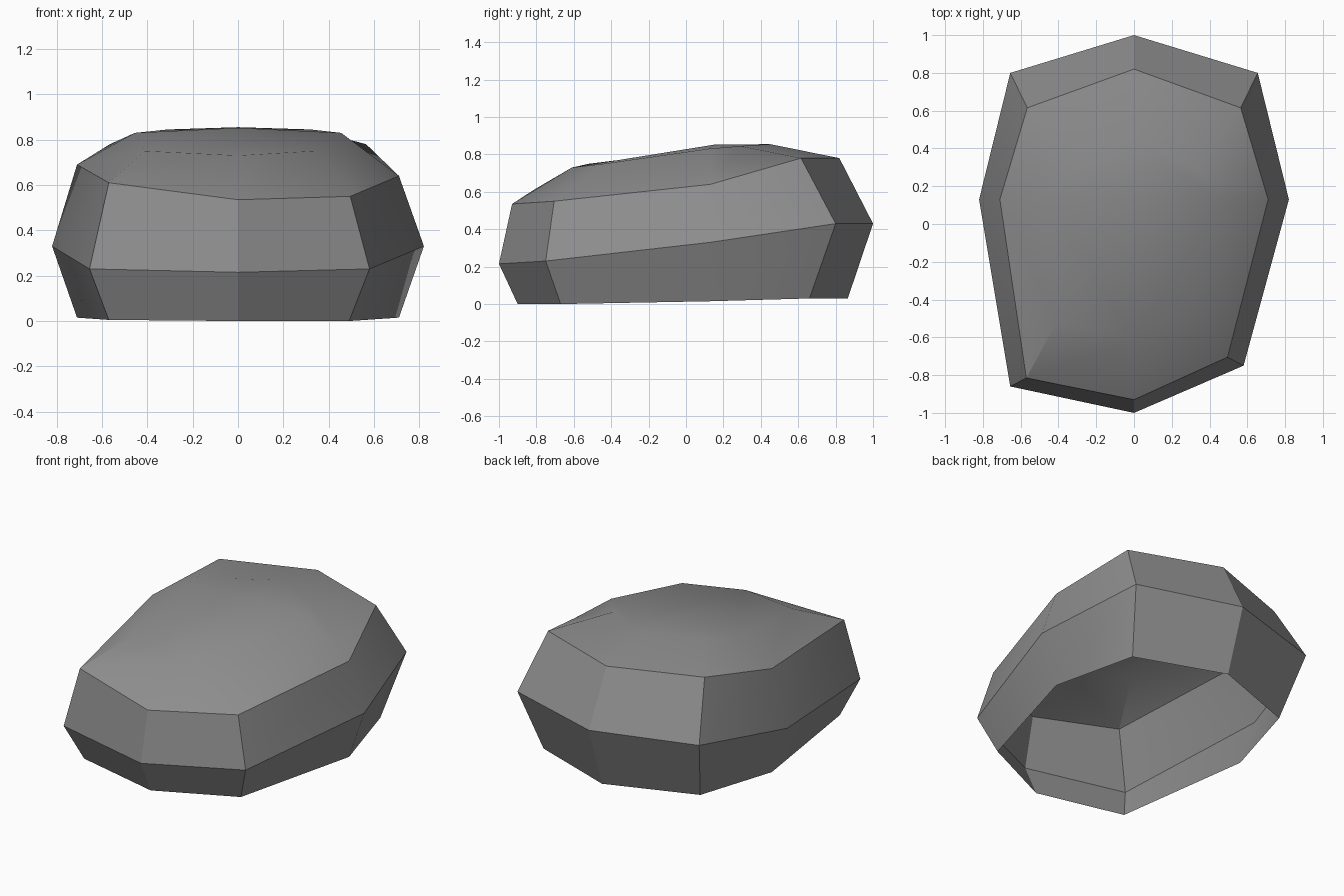
import bpy
import bmesh
import math

if "Cube" in bpy.data.objects:
    bpy.data.objects.remove(bpy.data.objects["Cube"])

# Eight-sided rings, anticlockwise from the front: (x, y, z)
RINGS = [
    # open bottom rim
    [(0, -.90, 0), (.49, -.67, 0), (.71, .13, .015), (.565, .66, .03),
     (0, .865, .03), (-.565, .66, .03), (-.71, .13, .015), (-.57, -.77, .005)],
    # widest girth
    [(0, -1, .215), (.58, -.75, .23), (.82, .13, .33), (.655, .80, .43),
     (0, 1, .43), (-.655, .80, .43), (-.82, .13, .33), (-.655, -.86, .23)],
    # shoulder
    [(0, -.93, .535), (.495, -.705, .55), (.71, .13, .64), (.565, .615, .78),
     (0, .82, .78), (-.565, .615, .78), (-.71, .13, .69), (-.57, -.815, .61)],
    # crown
    [(0, -.61, .73), (.335, -.44, .75), (.455, .12, .83), (.32, .29, .845),
     (0, .45, .855), (-.31, .29, .845), (-.455, .12, .83), (-.41, -.52, .75)],
]
CROWN_CENTRE = (0, .15, .852)

# Stone shell: bridge neighbouring rings
bm = bmesh.new()
rings = [[bm.verts.new(p) for p in ring] for ring in RINGS]
for low, high in zip(rings, rings[1:]):
    for i in range(8):
        j = (i + 1) % 8
        bm.faces.new((low[i], low[j], high[j], high[i]))

# Crown: four quads meeting at the centre
centre = bm.verts.new(CROWN_CENTRE)
crown = rings[-1]
for i in range(0, 8, 2):
    bm.faces.new((crown[i], crown[i + 1], crown[(i + 2) % 8], centre))

mesh = bpy.data.meshes.new("stone")
bm.to_mesh(mesh)
bm.free()

grey = bpy.data.materials.new("stone grey")
grey.diffuse_color = (.27, .27, .27, 1)
grey.use_nodes = True
grey.node_tree.nodes["Principled BSDF"].inputs["Base Color"].default_value = grey.diffuse_color
mesh.materials.append(grey)

stone = bpy.data.objects.new("stone", mesh)
bpy.context.collection.objects.link(stone)
bpy.context.view_layer.objects.active = stone
stone.select_set(True)
bpy.ops.object.shade_smooth_by_angle(angle=math.radians(30))
